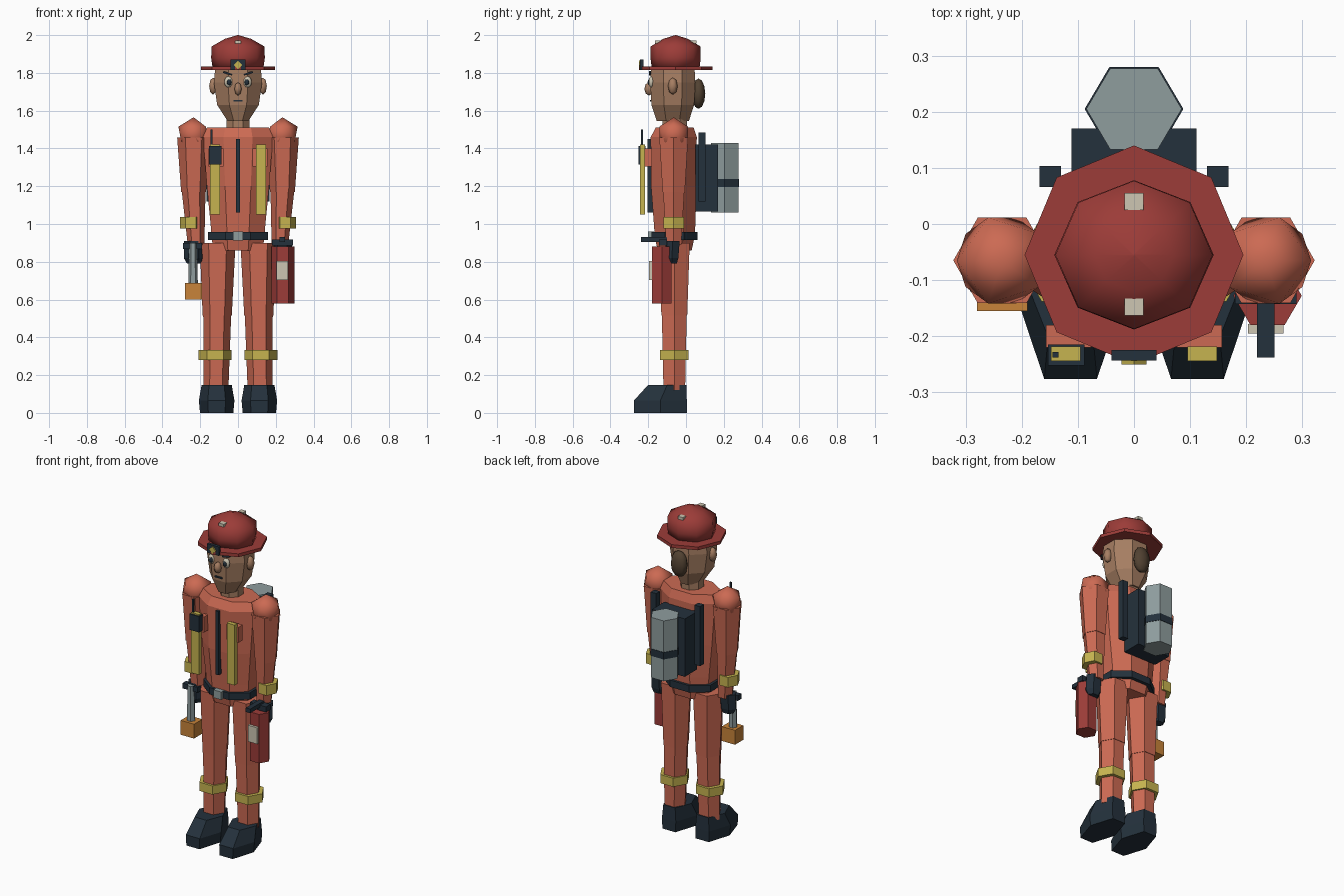
import bpy, bmesh, math
from mathutils import Matrix, Vector

cube = bpy.data.objects.get("Cube")
if cube:
    bpy.data.objects.remove(cube, do_unlink=True)


def material(name, r, g, b):
    """Flat material from an sRGB colour, stored as linear."""
    lin = [((c / 255 + 0.055) / 1.055) ** 2.4 for c in (r, g, b)] + [1.0]
    m = bpy.data.materials.new(name)
    m.use_nodes = True
    m.diffuse_color = lin
    m.node_tree.nodes["Principled BSDF"].inputs["Base Color"].default_value = lin
    return m


SUIT = material("suit orange", 204, 106, 83)
RED = material("hat red", 156, 60, 56)
DARK = material("dark navy", 36, 49, 60)
YELLOW = material("reflective yellow", 198, 180, 80)
STEEL = material("steel grey", 143, 157, 158)
SKIN = material("skin", 166, 126, 98)
HAIR = material("hair brown", 82, 66, 50)
CREAM = material("cream", 205, 198, 178)
AMBER = material("amber", 200, 132, 58)


def finish(name, bm, mat, smooth=False):
    bmesh.ops.recalc_face_normals(bm, faces=bm.faces)
    me = bpy.data.meshes.new(name)
    bm.to_mesh(me)
    bm.free()
    me.materials.append(mat)
    for p in me.polygons:
        p.use_smooth = smooth
    ob = bpy.data.objects.new(name, me)
    bpy.context.collection.objects.link(ob)
    return ob


def loft(name, mat, n, rings, flat_front=False, smooth=False):
    """Skin stacked n-sided rings given as (z, centre x, centre y, half x, half y)."""
    bm = bmesh.new()
    turn = math.pi / n if flat_front else 0
    grow = 1 / math.cos(turn)
    loops = []
    for z, cx, cy, hx, hy in rings:
        angles = [turn + 2 * math.pi * i / n for i in range(n)]
        loops.append([bm.verts.new((cx + hx * grow * math.cos(a),
                                    cy + hy * grow * math.sin(a), z)) for a in angles])
    for lo, hi in zip(loops, loops[1:]):
        for i in range(n):
            j = (i + 1) % n
            bm.faces.new((lo[i], lo[j], hi[j], hi[i]))
    bm.faces.new(loops[0][::-1])
    bm.faces.new(loops[-1])
    return finish(name, bm, mat, smooth)


def box(name, mat, x0, x1, y0, y1, z0, z1, roll=0):
    bm = bmesh.new()
    centre = Vector((x0 + x1, y0 + y1, z0 + z1)) / 2
    size = Matrix.Diagonal((x1 - x0, y1 - y0, z1 - z0, 1))
    bmesh.ops.create_cube(bm, size=1, matrix=Matrix.Translation(centre)
                          @ Matrix.Rotation(roll, 4, 'Y') @ size)
    return finish(name, bm, mat)


def side_box(name, mat, s, x0, x1, *rest, roll=0):
    """Box given for the +x side, placed on side s."""
    a, b = sorted((s * x0, s * x1))
    return box(name, mat, a, b, *rest, roll=roll)


def ball(name, mat, loc, size, segs=8, rings=6):
    bm = bmesh.new()
    bmesh.ops.create_uvsphere(bm, u_segments=segs, v_segments=rings, radius=1,
                              matrix=Matrix.Translation(loc) @ Matrix.Diagonal((*size, 1)))
    return finish(name, bm, mat, True)


def shoulder_ball(name, mat, loc, radius, s):
    bm = bmesh.new()
    bmesh.ops.create_icosphere(bm, subdivisions=1, radius=radius)
    bmesh.ops.scale(bm, vec=(s, 1, 1), verts=bm.verts)
    bmesh.ops.translate(bm, vec=loc, verts=bm.verts)
    return finish(name, bm, mat, True)


# Torso and belt
loft("torso", SUIT, 8, [(0.86, 0, -0.06, 0.13, 0.09), (0.93, 0, -0.06, 0.14, 0.105),
                        (1.0, 0, -0.06, 0.145, 0.11), (1.2, 0, -0.065, 0.165, 0.12),
                        (1.46, 0, -0.065, 0.185, 0.122), (1.51, 0, -0.06, 0.165, 0.1)],
     flat_front=True)
loft("belt", DARK, 8, [(z, 0, -0.06, 0.158, 0.122) for z in (0.915, 0.957)], flat_front=True)
box("buckle", STEEL, -0.026, 0.026, -0.2, -0.17, 0.912, 0.96)
box("zip", DARK, -0.01, 0.01, -0.203, -0.175, 1.06, 1.45)

# Head
HY = -0.07
loft("neck", SKIN, 8, [(1.49, 0, -0.06, 0.062, 0.065), (1.6, 0, -0.06, 0.06, 0.065)], True)
loft("head", SKIN, 8, [(1.545, 0, HY, 0.055, 0.085), (1.63, 0, HY, 0.11, 0.113),
                       (1.75, 0, HY, 0.128, 0.119), (1.83, 0, HY, 0.12, 0.115)], True)
ball("nose", SKIN, (0, -0.195, 1.715), (0.022, 0.026, 0.035), 6, 4)
ball("hair_bun", HAIR, (0, 0.066, 1.69), (0.055, 0.036, 0.08))
box("mouth", DARK, -0.025, 0.025, -0.191, -0.183, 1.648, 1.657)
for s, side in ((-1, "right"), (1, "left")):
    ball(side + "_ear", SKIN, (s * 0.132, -0.07, 1.73), (0.024, 0.026, 0.045), 6, 4)
    ball(side + "_eye", CREAM, (s * 0.05, -0.184, 1.752), (0.023, 0.014, 0.03))
    ball(side + "_pupil", DARK, (s * 0.047, -0.195, 1.75), (0.012, 0.008, 0.016))
    side_box(side + "_brow", DARK, s, 0.03, 0.08, -0.197, -0.185, 1.793, 1.802, roll=-s * 0.3)

# Hat
CY = -0.055
loft("hat_brim", RED, 8, [(1.815, 0, CY, 0.195, 0.195), (1.835, 0, CY, 0.195, 0.195)])
loft("hat_crown", RED, 8, [(1.83, 0, CY, 0.135, 0.127), (1.88, 0, CY, 0.142, 0.133),
                           (1.94, 0, CY, 0.14, 0.132), (1.98, 0, CY, 0.07, 0.066),
                           (2.0, 0, CY, 0.002, 0.002)], smooth=True)
for name, y in (("front_vent", -0.148), ("back_vent", 0.04)):
    box(name, CREAM, -0.017, 0.017, y - 0.015, y + 0.015, 1.955, 1.972)
box("badge_plate", DARK, -0.04, 0.04, -0.243, -0.225, 1.815, 1.87)
box("badge_emblem", YELLOW, -0.016, 0.016, -0.25, -0.24, 1.826, 1.858, roll=math.pi / 4)

for s, side in ((-1, "right"), (1, "left")):
    # Arms
    AY = -0.065
    shoulder_ball(side + "_shoulder", SUIT, (s * 0.235, AY, 1.475), 0.09, s)
    loft(side + "_upper_arm", SUIT, 6, [(1.17, s * 0.235, AY, 0.066, 0.068),
                                        (1.457, s * 0.235, AY, 0.087, 0.088)])
    loft(side + "_forearm", SUIT, 6, [(0.89, s * 0.222, AY, 0.044, 0.046),
                                      (1.175, s * 0.235, AY, 0.063, 0.065)])
    loft(side + "_cuff", YELLOW, 6, [(z, s * 0.25, AY, 0.056, 0.064) for z in (0.975, 1.037)])
    loft(side + "_glove", DARK, 6, [(0.79, s * 0.235, -0.075, 0.035, 0.03),
                                    (0.82, s * 0.235, -0.075, 0.052, 0.04),
                                    (0.91, s * 0.235, -0.07, 0.05, 0.042)])

    # Legs and boots
    LY = -0.062
    loft(side + "_thigh", SUIT, 6, [(0.515, s * 0.11, LY, 0.077, 0.079),
                                    (0.9, s * 0.108, LY, 0.095, 0.094)])
    loft(side + "_shin", SUIT, 6, [(0.12, s * 0.117, LY, 0.066, 0.066),
                                   (0.52, s * 0.11, LY, 0.074, 0.076)])
    loft(side + "_ankle_band", YELLOW, 6, [(z, s * 0.121, LY, 0.087, 0.088)
                                           for z in (0.28, 0.333)])
    loft(side + "_boot", DARK, 6, [(0, s * 0.113, -0.136, 0.088, 0.162),
                                   (0.065, s * 0.113, -0.136, 0.094, 0.162),
                                   (0.147, s * 0.113, -0.1, 0.08, 0.117)])

    # Chest pockets, reflective strips and pack straps
    side_box(side + "_chest_pocket", SUIT, s, 0.077, 0.157, -0.22, -0.18, 1.305, 1.4)
    side_box(side + "_chest_strip", YELLOW, s, 0.095, 0.148, -0.244, -0.218, 1.05, 1.42)
    side_box(side + "_pack_strap", DARK, s, 0.13, 0.168, 0.066, 0.103, 1.12, 1.485)

# Radio on the right of the chest
box("radio", DARK, -0.153, -0.088, -0.252, -0.215, 1.315, 1.412)
box("radio_antenna", DARK, -0.145, -0.135, -0.238, -0.228, 1.4, 1.5)

# Air tank on the back
box("pack_plate", DARK, -0.111, 0.111, 0.05, 0.17, 1.065, 1.42)
loft("air_tank", STEEL, 6, [(1.06, 0, 0.205, 0.085, 0.083), (1.43, 0, 0.205, 0.085, 0.083)])
loft("tank_band", DARK, 6, [(1.195, 0, 0.205, 0.088, 0.086), (1.238, 0, 0.205, 0.088, 0.086)])

# Extinguisher in the left hand
loft("extinguisher", RED, 6, [(0.58, 0.238, -0.128, 0.061, 0.06), (0.88, 0.238, -0.128, 0.061, 0.06)])
box("extinguisher_label", CREAM, 0.203, 0.266, -0.195, -0.178, 0.703, 0.803)
box("extinguisher_valve", DARK, 0.18, 0.29, -0.143, -0.1, 0.885, 0.918)
box("extinguisher_lever", DARK, 0.219, 0.25, -0.238, -0.1, 0.905, 0.93)

# Lamp in the right hand
loft("lamp_handle", STEEL, 6, [(0.66, -0.238, -0.115, 0.026, 0.026), (0.9, -0.238, -0.115, 0.02, 0.022)])
box("lamp_grip", DARK, -0.292, -0.19, -0.12, -0.085, 0.868, 0.9)
box("lamp_head", AMBER, -0.28, -0.19, -0.155, -0.075, 0.6, 0.688)
